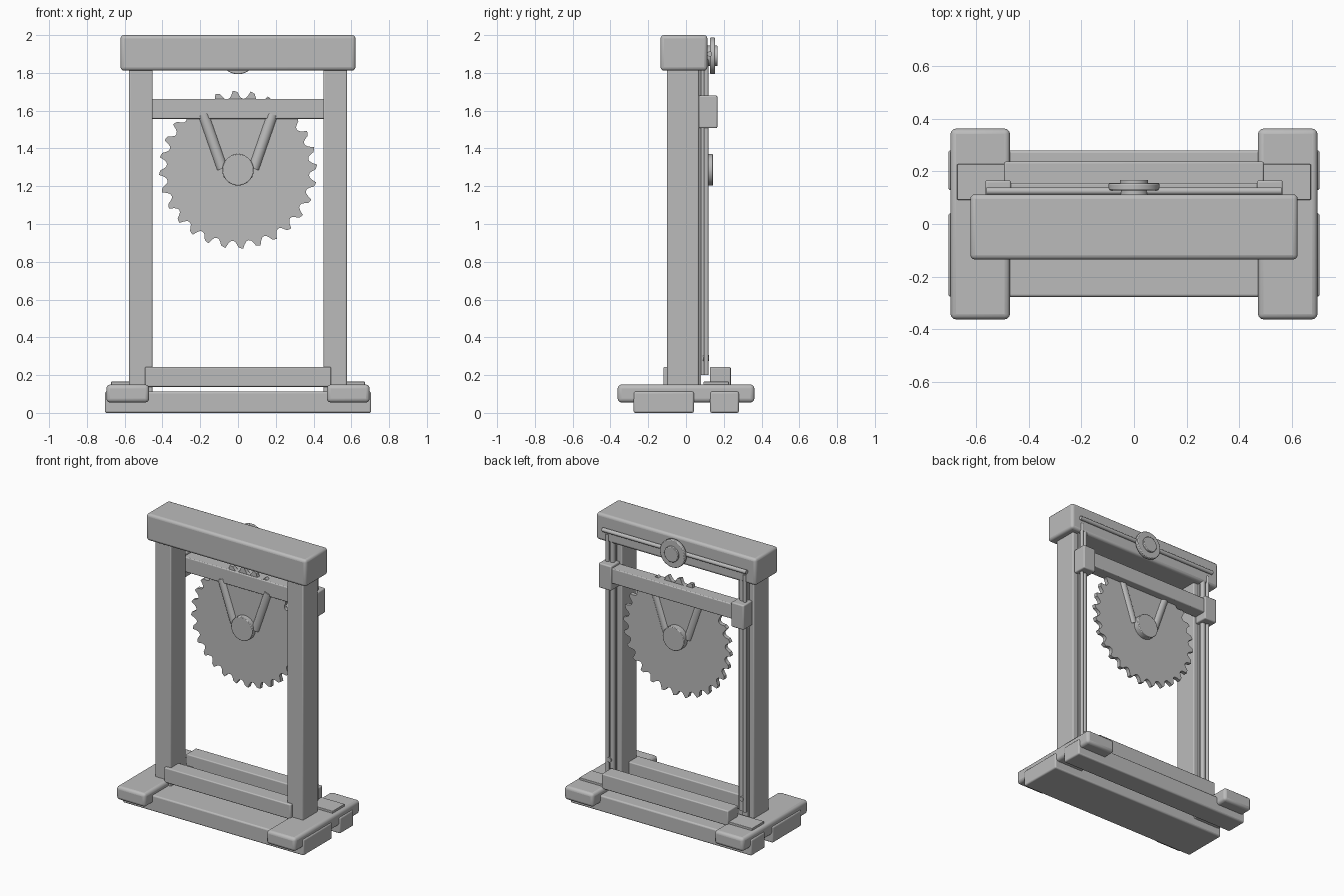
import bpy, bmesh, math
from mathutils import Vector

if "Cube" in bpy.data.objects:
    bpy.data.objects.remove(bpy.data.objects["Cube"])

grey = bpy.data.materials.new("plain_grey")
grey.diffuse_color = (0.5, 0.5, 0.5, 1)
grey.use_nodes = True
grey.node_tree.nodes["Principled BSDF"].inputs["Base Color"].default_value = grey.diffuse_color


def finish(name, bm, bevel=0, segs=3):
    bmesh.ops.recalc_face_normals(bm, faces=bm.faces)
    me = bpy.data.meshes.new(name)
    bm.to_mesh(me)
    bm.free()
    me.materials.append(grey)
    ob = bpy.data.objects.new(name, me)
    bpy.context.collection.objects.link(ob)
    if bevel:
        m = ob.modifiers.new("bevel", 'BEVEL')
        m.width, m.segments, m.limit_method = bevel, segs, 'ANGLE'
    bpy.ops.object.select_all(action='DESELECT')
    ob.select_set(True)
    bpy.context.view_layer.objects.active = ob
    bpy.ops.object.shade_smooth_by_angle(angle=math.radians(35))
    return ob


def box(name, x, y, z, bevel=0.006):
    bm = bmesh.new()
    bmesh.ops.create_cube(bm, size=1)
    for v in bm.verts:
        v.co = [(a + b) / 2 + c * (b - a) for (a, b), c in zip((x, y, z), v.co)]
    return finish(name, bm, bevel)


def rod(name, p, q, r, bevel=0, sides=32):
    p, q = Vector(p), Vector(q)
    bm = bmesh.new()
    bmesh.ops.create_cone(bm, cap_ends=True, segments=sides, radius1=r, radius2=r,
                          depth=(q - p).length)
    rot = (q - p).to_track_quat('Z', 'Y')
    for v in bm.verts:
        v.co = rot @ v.co + (p + q) / 2
    return finish(name, bm, bevel, 2)


# Base slabs and low rails
box("front_base_slab", (-0.705, 0.705), (-0.277, 0.042), (0, 0.113), 0.01)
box("back_base_slab", (-0.705, 0.705), (0.128, 0.28), (0, 0.113), 0.01)
box("front_rail", (-0.493, 0.493), (-0.12, -0.01), (0.138, 0.243), 0.007)
box("back_rail", (-0.493, 0.493), (0.127, 0.237), (0.138, 0.243), 0.007)

# Crossbeam
box("top_beam", (-0.622, 0.622), (-0.135, 0.113), (1.812, 2.0), 0.018)

# Paired parts of the frame and the sliding guides
for side, s in (("left", -1), ("right", 1)):
    def span(a, b):
        return tuple(sorted((s * a, s * b)))
    box(side + "_foot", span(0.471, 0.697), (-0.362, 0.362), (0.055, 0.15), 0.02)
    box(side + "_post", span(0.452, 0.577), (-0.1, 0.068), (0.1, 1.83), 0.008)
    box(side + "_foot_plate", span(0.44, 0.672), (0.092, 0.227), (0.14, 0.165), 0.003)
    box(side + "_guide_strip", span(0.49, 0.54), (0.06, 0.08), (0.14, 1.82), 0.003)
    rod(side + "_guide_rod", (s * 0.505, 0.095, 0.2), (s * 0.505, 0.095, 1.83), 0.018)
    rod(side + "_lift_cord", (s * 0.535, 0.108, 0.2), (s * 0.535, 0.108, 1.87), 0.012, 0, 16)
    rod(side + "_cord_peg", (s * 0.515, 0.09, 0.29), (s * 0.515, 0.122, 0.29), 0.016)
    box(side + "_slider_block", span(0.467, 0.565), (0.066, 0.166), (1.507, 1.68), 0.008)

# Sliding carriage that holds the blade
box("carriage_beam", (-0.49, 0.49), (0.064, 0.156), (1.557, 1.662))

# Pulley and its cord on the back of the crossbeam
rod("pulley_cord", (-0.56, 0.125, 1.9), (0.56, 0.125, 1.9), 0.014, 0, 16)
rod("pulley_wheel", (0, 0.128, 1.89), (0, 0.154, 1.89), 0.097, 0.005, 48)
rod("pulley_hub", (0, 0.1, 1.89), (0, 0.168, 1.89), 0.054, 0.004)

# Toothed blade: 28 teeth with rounded gullets, made as an extruded outline
TEETH, CZ, ROOT, DEPTH = 28, 1.287, 0.377, 0.042
bm = bmesh.new()
ring = []
for i in range(TEETH):
    for f, h in ((0, 1), (0.12, 0.93), (0.26, 0.8), (0.36, 0.4), (0.48, 0.08),
                 (0.62, 0), (0.76, 0.1), (0.88, 0.42)):
        a = math.radians(93.7) - (i + f) * math.tau / TEETH
        r = ROOT + DEPTH * h
        ring.append(bm.verts.new((r * math.cos(a), 0.075, CZ + r * math.sin(a))))
face = bm.faces.new(ring)
new = bmesh.ops.extrude_face_region(bm, geom=[face])["geom"]
bmesh.ops.translate(bm, vec=(0, 0.027, 0),
                    verts=[g for g in new if isinstance(g, bmesh.types.BMVert)])
finish("saw_blade", bm)

# Blade hub and the two slanted arms up to the carriage
rod("blade_hub", (0, 0.04, CZ), (0, 0.143, CZ), 0.083, 0.004, 48)
for side, s in (("left", -1), ("right", 1)):
    rod(side + "_blade_arm", (s * 0.083, 0.086, 1.293), (s * 0.183, 0.086, 1.58), 0.03)
